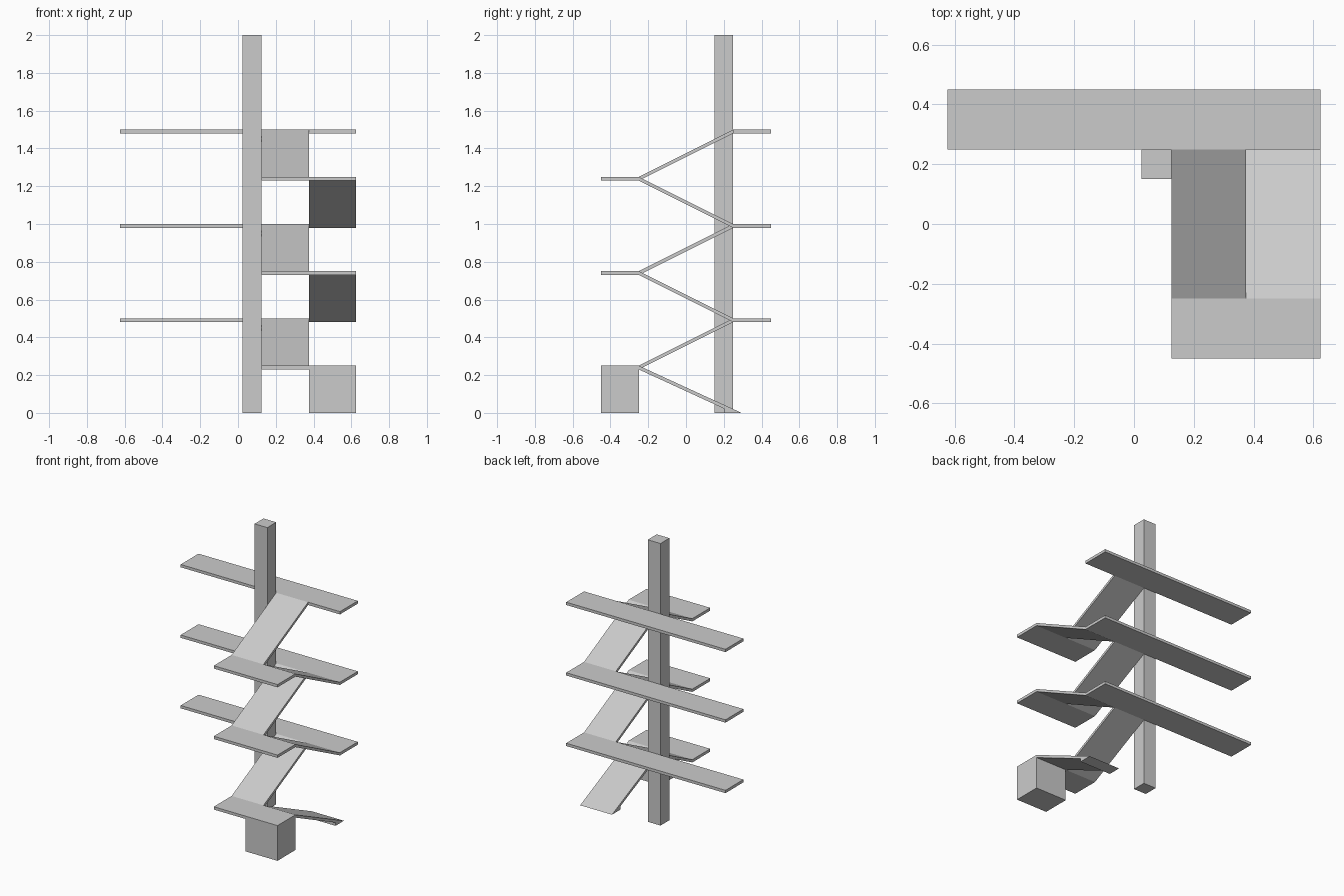
import bpy

if "Cube" in bpy.data.objects:
    bpy.data.objects.remove(bpy.data.objects["Cube"])


def extrude_x(name, profile, x0, x1):
    """Solid made by extruding a (y, z) outline from x0 to x1."""
    n = len(profile)
    verts = [(x, y, z) for x in (x0, x1) for y, z in profile]
    faces = [list(range(n))[::-1], list(range(n, 2 * n))]
    faces += [(i, (i + 1) % n, n + (i + 1) % n, n + i) for i in range(n)]
    # profiles run counter-clockwise seen from +x, so normals face outward
    mesh = bpy.data.meshes.new(name)
    mesh.from_pydata(verts, [], faces)
    obj = bpy.data.objects.new(name, mesh)
    bpy.context.collection.objects.link(obj)
    return obj


def box(name, x0, x1, y0, y1, z0, z1):
    return extrude_x(name, [(y0, z0), (y1, z0), (y1, z1), (y0, z1)], x0, x1)


def ramp(name, x0, x1, z_front, z_back):
    return extrude_x(name, [(-R, z_front - T), (R, z_back - T),
                            (R, z_back), (-R, z_front)], x0, x1)


T = 0.02            # slab thickness
R = 0.25            # half the ramp run
INNER, MID, OUTER = 0.125, 0.375, 0.625

# Upright post
box("post", 0.025, INNER, 0.15, 0.25, 0, 2)

# Solid base block under the first half landing
box("base_block", MID, OUTER, -0.45, -R, 0, 0.25)

# Lowest ramp with a flat foot on the floor
extrude_x("entry_ramp", [(-R, 0.23), (0.2, 0.023), (0.2, 0), (0.294, 0),
                         (-R, 0.25)], MID, OUTER)

for i in range(3):
    half = 0.25 + 0.5 * i
    full = half + 0.25
    # Half landing at the front, floor walkway at the back
    box(f"half_landing_{i + 1}", INNER, MID if i == 0 else OUTER,
        -0.45, -R, half - T, half)
    box(f"floor_walkway_{i + 1}", -OUTER, OUTER, R, 0.45, full - T, full)
    # Inner ramp up to the walkway, outer ramp on to the next half landing
    ramp(f"inner_ramp_{i + 1}", INNER, MID, half, full)
    if i < 2:
        ramp(f"outer_ramp_{i + 1}", MID, OUTER, full + 0.25, full)
